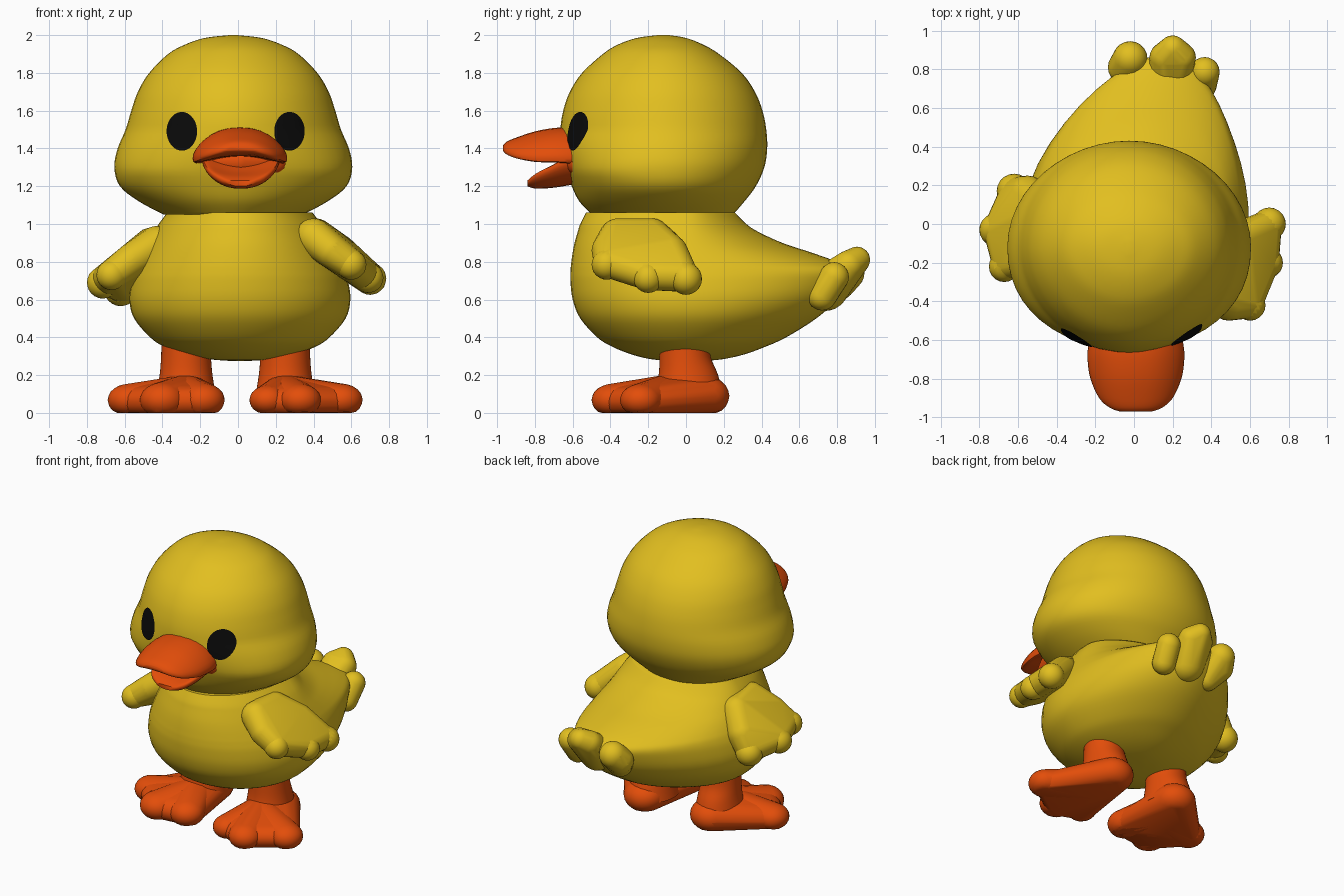
import bpy
import bmesh
from math import sin, cos, pi, radians, copysign
from mathutils import Vector
from mathutils.bvhtree import BVHTree

cube = bpy.data.objects.get("Cube")
if cube:
    bpy.data.objects.remove(cube, do_unlink=True)


def material(name, rgb, roughness=0.6):
    mat = bpy.data.materials.new(name)
    mat.use_nodes = True
    color = (*rgb, 1.0)
    mat.diffuse_color = color
    shader = mat.node_tree.nodes["Principled BSDF"]
    shader.inputs["Base Color"].default_value = color
    shader.inputs["Roughness"].default_value = roughness
    return mat


YELLOW = material("duckling yellow", (0.76, 0.52, 0.014))
ORANGE = material("beak orange", (0.77, 0.075, 0.003))
BLACK = material("eye black", (0.003, 0.003, 0.003))


def finish(name, bm, mat, angle=50):
    bmesh.ops.recalc_face_normals(bm, faces=bm.faces)
    mesh = bpy.data.meshes.new(name)
    bm.to_mesh(mesh)
    bm.free()
    mesh.materials.append(mat)
    for poly in mesh.polygons:
        poly.use_smooth = True
    mesh.set_sharp_from_angle(angle=radians(angle))
    obj = bpy.data.objects.new(name, mesh)
    bpy.context.collection.objects.link(obj)
    return obj


def refine(rows, steps=4):
    """Catmull-Rom interpolation between profile rows."""
    rows = [Vector(r) for r in rows]
    out = []
    for i in range(len(rows) - 1):
        a, b, c, d = rows[max(i - 1, 0)], rows[i], rows[i + 1], rows[min(i + 2, len(rows) - 1)]
        for s in range(steps):
            t = s / steps
            out.append(b + (c - a) * (t / 2)
                       + (a * 2 - b * 5 + c * 4 - d) * (t * t / 2)
                       + (b * 3 - a - c * 3 + d) * (t ** 3 / 2))
    return out + [rows[-1]]


def power(value, exponent):
    return copysign(abs(value) ** exponent, value)


def loft(name, rings, mat):
    bm = bmesh.new()
    loops = [[bm.verts.new(p) for p in ring] for ring in rings]
    n = len(loops[0])
    for low, high in zip(loops, loops[1:]):
        for i in range(n):
            j = (i + 1) % n
            bm.faces.new((low[i], low[j], high[j], high[i]))
    bm.faces.new(loops[0])
    bm.faces.new(loops[-1])
    return finish(name, bm, mat)


def stacked(name, rows, cx, cy, mat, bend=0.0, taper=0.0, cheek=0.0, n=48):
    """Rows of (height, half width, front y, back y), each an egg-shaped ring."""
    rings = []
    for z, rx, front, back in refine(rows):
        ring = []
        # Cheeks square off the front of the rings near their own height
        square = 1 + cheek * (0.35 - max(0, 1 - abs(z - 1.28) / 0.22))
        for i in range(n):
            c, s = cos(2 * pi * i / n), sin(2 * pi * i / n)
            if s > 0:
                x, y = rx * c * (1 - taper * s * s), cy + s * (back - cy)
            else:
                x, y = rx * power(c, square), cy + power(s, square) * (cy - front)
            ring.append((cx + x + bend * max(y, 0) ** 2, y, z))
        rings.append(ring)
    return loft(name, rings, mat)


def bill(name, rows, cx, curl, n=32):
    """Rows of (y, centre z, half width, half height), curled across the width."""
    rings = []
    for y, z, rx, rz in refine(rows):
        angles = [2 * pi * i / n for i in range(n)]
        rings.append([(cx + rx * power(cos(a), 0.85), y,
                       z + rz * power(sin(a), 0.8) + curl * (rx * cos(a)) ** 2) for a in angles])
    return loft(name, rings, ORANGE)


def hull(name, balls, mat, squash=1.0, floor=None):
    """Skin stretched around balls of (x, y, z, radius)."""
    bm = bmesh.new()
    for x, y, z, r in balls:
        made = bmesh.ops.create_icosphere(bm, subdivisions=3, radius=r)["verts"]
        for v in made:
            v.co = Vector((v.co.x + x, v.co.y + y, v.co.z * squash + z))
            if floor is not None:
                v.co.z = max(v.co.z, floor)
    bmesh.ops.remove_doubles(bm, verts=bm.verts, dist=0.0005)
    res = bmesh.ops.convex_hull(bm, input=bm.verts)
    junk = [g for g in res["geom_interior"] + res["geom_unused"]
            if isinstance(g, bmesh.types.BMVert)]
    bmesh.ops.delete(bm, geom=list(set(junk)), context="VERTS")
    return finish(name, bm, mat)


# Head with full cheeks
head = stacked("head", [
    (2.0, 0.02, -0.15, -0.09), (1.985, 0.15, -0.26, 0.0), (1.95, 0.255, -0.36, 0.09),
    (1.9, 0.345, -0.44, 0.175), (1.8, 0.445, -0.55, 0.295), (1.7, 0.505, -0.615, 0.365),
    (1.6, 0.54, -0.65, 0.405), (1.5, 0.57, -0.665, 0.425), (1.4, 0.612, -0.66, 0.43),
    (1.3, 0.63, -0.64, 0.415), (1.2, 0.6, -0.605, 0.37), (1.12, 0.5, -0.565, 0.31),
    (1.05, 0.37, -0.5, 0.25)], -0.025, -0.12, YELLOW, cheek=0.15)

# Egg-shaped body drawn out into the tail
stacked("body", [
    (0.275, 0.05, -0.08, 0.1), (0.285, 0.17, -0.19, 0.2), (0.31, 0.29, -0.29, 0.31),
    (0.35, 0.4, -0.39, 0.42), (0.4, 0.475, -0.47, 0.53), (0.5, 0.56, -0.56, 0.69),
    (0.6, 0.585, -0.6, 0.8), (0.7, 0.572, -0.612, 0.86), (0.76, 0.552, -0.611, 0.87),
    (0.8, 0.535, -0.607, 0.8), (0.85, 0.512, -0.6, 0.66), (0.9, 0.487, -0.59, 0.51),
    (0.96, 0.455, -0.573, 0.38), (1.0, 0.43, -0.56, 0.32), (1.06, 0.385, -0.53, 0.26)],
    0.01, 0.0, YELLOW, bend=0.19, taper=0.2)

# Tail feathers
hull("tail_feather_middle", [(0.18, 0.74, 0.66, 0.12), (0.16, 0.86, 0.78, 0.08),
                             (0.24, 0.86, 0.78, 0.08), (0.2, 0.905, 0.81, 0.07)], YELLOW)
hull("tail_feather_right", [(0.0, 0.74, 0.62, 0.08), (-0.045, 0.81, 0.69, 0.09),
                            (-0.02, 0.855, 0.74, 0.09)], YELLOW)
hull("tail_feather_left", [(0.35, 0.72, 0.62, 0.078), (0.365, 0.785, 0.72, 0.078)], YELLOW)

# Wings: a full vane from the shoulder with three scalloped fingertips
wings = {
    "left": ([(0.4, -0.36, 0.93, 0.1), (0.41, -0.18, 0.93, 0.1),
              (0.49, -0.41, 0.86, 0.09), (0.54, -0.08, 0.85, 0.09)],
             [(0.7, 0.0, 0.71, 0.085), (0.69, -0.2, 0.715, 0.08), (0.6, -0.42, 0.785, 0.08)]),
    "right": ([(-0.43, -0.12, 0.89, 0.1), (-0.46, 0.08, 0.88, 0.1),
               (-0.56, -0.18, 0.81, 0.09), (-0.55, 0.15, 0.77, 0.1)],
              [(-0.62, 0.17, 0.655, 0.09), (-0.715, -0.03, 0.69, 0.085),
               (-0.67, -0.22, 0.73, 0.08)]),
}
for side, (shoulder, tips) in wings.items():
    root = (Vector(shoulder[0]) + Vector(shoulder[1])) / 2
    vane = [Vector(tip).lerp(root, 0.08) for tip in tips]
    hull(f"{side}_wing_vane", shoulder + vane, YELLOW)
    for label, tip in zip(("rear", "middle", "front"), tips):
        hull(f"{side}_wing_{label}_feather", [root, tip], YELLOW)

# Legs and three-toed feet, the right foot turned further out
feet = {
    "left": (0.25, [(0.16, -0.34, 0.1), (0.33, -0.39, 0.11), (0.55, -0.24, 0.11)]),
    "right": (-0.275, [(-0.185, -0.31, 0.115), (-0.4, -0.33, 0.12), (-0.58, -0.15, 0.11)]),
}
for side, (x, toes) in feet.items():
    stacked(f"{side}_leg", [(0.08, 0.16, -0.17, 0.2), (0.2, 0.14, -0.145, 0.17),
                            (0.3, 0.132, -0.14, 0.13), (0.42, 0.13, -0.14, 0.12)],
            x, 0.0, ORANGE)
    heel = Vector((x + 0.01, 0.09, 0.09, 0.14))
    instep = Vector((x, -0.1, 0.1, 0.13))
    web = [heel, instep]
    for label, spot in zip(("inner", "middle", "outer"), toes):
        toe = Vector((spot[0], spot[1], 0.068, spot[2]))
        hull(f"{side}_foot_{label}_toe", [instep, toe], ORANGE, 0.78, 0.0)
        web.append(toe.lerp(instep, 0.1) - Vector((0, 0, 0.01, 0.008)))
    hull(f"{side}_foot_web", web, ORANGE, 0.78, 0.0)

# Open beak
bill("upper_beak", [
    (-0.52, 1.42, 0.22, 0.08), (-0.62, 1.43, 0.245, 0.08), (-0.7, 1.435, 0.25, 0.073),
    (-0.8, 1.425, 0.235, 0.065), (-0.9, 1.412, 0.19, 0.045), (-0.95, 1.405, 0.135, 0.03),
    (-0.97, 1.402, 0.08, 0.012)], 0.01, -1.4)
bill("lower_beak", [
    (-0.5, 1.29, 0.2, 0.06), (-0.62, 1.265, 0.205, 0.06), (-0.72, 1.235, 0.185, 0.045),
    (-0.8, 1.22, 0.14, 0.032), (-0.84, 1.215, 0.07, 0.015)], 0.015, 1.7)
hull("mouth", [(-0.165, -0.56, 1.33, 0.075), (0.19, -0.56, 1.33, 0.075),
               (0.015, -0.61, 1.33, 0.075)], ORANGE)

# Oval eyes laid onto the curve of the head
tree = BVHTree.FromPolygons([v.co for v in head.data.vertices],
                            [p.vertices[:] for p in head.data.polygons])
for name, ex in (("left_eye", 0.27), ("right_eye", -0.295)):
    bm = bmesh.new()
    bmesh.ops.create_grid(bm, x_segments=12, y_segments=12, size=1)
    for v in bm.verts:
        u, w = v.co.x, v.co.y
        x = ex + 0.08 * u * (1 - w * w / 2) ** 0.5
        z = 1.49 + 0.102 * w * (1 - u * u / 2) ** 0.5
        spot, normal, _, _ = tree.ray_cast(Vector((x, -2, z)), Vector((0, 1, 0)))
        v.co = spot + normal * 0.005
    finish(name, bm, BLACK)
